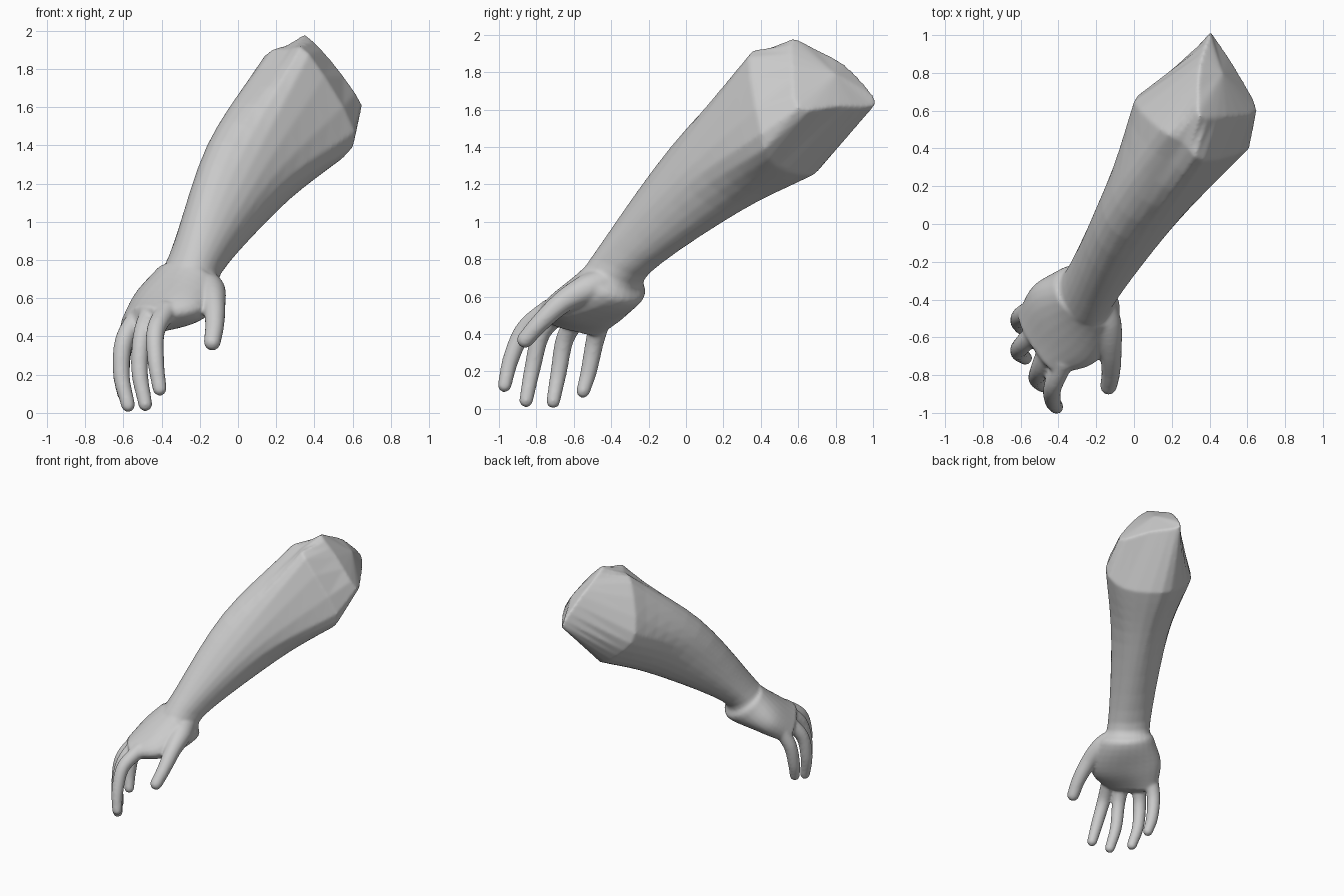
import bpy, bmesh, math
from mathutils import Vector as V

if "Cube" in bpy.data.objects:
    bpy.data.objects.remove(bpy.data.objects["Cube"])

bm = bmesh.new()
N = 24


def spline(ctrl, steps, closed=False):
    """Catmull-Rom points through a list of vectors."""
    if closed:
        ext = [ctrl[-1]] + ctrl + ctrl[:2]
    else:
        ext = [2 * ctrl[0] - ctrl[1]] + ctrl + [2 * ctrl[-1] - ctrl[-2]]
    out = []
    for i in range(len(ext) - 3):
        a, b, c, d = ext[i:i + 4]
        for k in range(steps):
            t = k / steps
            out.append(0.5 * (2 * b + (c - a) * t + (2 * a - 5 * b + 4 * c - d) * t * t
                              + (3 * b - a - 3 * c + d) * t ** 3))
    return out if closed else out + [ctrl[-1]]


def loft(rings, start, end):
    """Skin a list of closed rings and close both ends to a centre point."""
    vs = [[bm.verts.new(p) for p in r] for r in rings]
    for a, b in zip(vs, vs[1:]):
        for i in range(N):
            j = (i + 1) % N
            bm.faces.new((a[i], a[j], b[j], b[i]))
    for ring, tip in ((vs[0], start), (vs[-1], end)):
        c = bm.verts.new(tip)
        for i in range(N):
            bm.faces.new((ring[i], ring[(i + 1) % N], c))


def outline(*pts):
    """Free ring through eight points, starting at the back of the arm."""
    return spline([V(p) for p in pts], N // 8, True)


def section(back, thumb, palm, little, p=1.0):
    """Superellipse through four side points."""
    back, thumb, palm, little = map(V, (back, thumb, palm, little))
    c = (back + thumb + palm + little) / 4
    out = []
    for i in range(N):
        t = 2 * math.pi * i / N
        a, b = math.cos(t), math.sin(t)
        out.append(c + ((back if a > 0 else palm) - c) * abs(a) ** p
                   + ((thumb if b > 0 else little) - c) * abs(b) ** p)
    return out


def digit(pts, radii):
    """Smooth tapered tube with a rounded tip."""
    pts = [V(p) for p in pts]
    path = []
    for k, q in enumerate(spline(pts, 5)):
        i, t = min(k // 5, len(pts) - 2), k / 5
        path.append((q, radii[i] + (radii[i + 1] - radii[i]) * (t - i)))
    tan = (pts[-1] - path[-2][0]).normalized()
    r = radii[-1]
    for ang in (0.4, 0.8, 1.2):
        path.append((pts[-1] + tan * r * math.sin(ang), r * math.cos(ang)))
    rings = []
    for i, (q, rad) in enumerate(path):
        d = (path[min(i + 1, len(path) - 1)][0] - path[max(i - 1, 0)][0]).normalized()
        u = d.cross(V((1, 0.3, 0))).normalized()
        w = d.cross(u)
        rings.append([q + rad * (u * math.cos(2 * math.pi * k / N) + w * math.sin(2 * math.pi * k / N))
                      for k in range(N)])
    loft(rings, path[0][0], pts[-1] + tan * r)


# forearm and palm, from the angular cut end down to the knuckles
cut = outline((.35, .57, 1.98), (.49, .57, 1.84), (.65, .6, 1.61), (.54, .82, 1.62),
              (.42, 1.0, 1.62), (.4, 1.0, 1.68), (.35, .85, 1.84), (.34, .7, 1.92))
body = [
    outline((.26, .43, 1.9), (.37, .335, 1.88), (.61, .4, 1.47), (.5, .48, 1.3),
            (.3, .68, 1.25), (.12, .71, 1.36), (0, .65, 1.55), (.14, .5, 1.87)),
    section((-.08, -.06, 1.42), (.22, 0, 1.19), (.12, .28, 1.05), (-.14, .22, 1.28), 1.05),
    section((-.28, -.48, .83), (-.1, -.41, .77), (-.16, -.23, .71), (-.35, -.23, .8)),
    section((-.33, -.49, .78), (-.09, -.52, .66), (-.18, -.28, .56), (-.41, -.26, .69)),
    section((-.45, -.56, .665), (-.2, -.73, .55), (-.3, -.46, .46), (-.525, -.32, .55)),
    section((-.54, -.65, .55), (-.39, -.79, .5), (-.45, -.58, .41), (-.605, -.46, .42), .9),
]
columns = [spline([r[i] for r in body], 5) for i in range(N)]
loft([cut] + [list(r) for r in zip(*columns)], (.47, .8, 1.79), (-.53, -.66, .44))

# four fingers
for path in (
    ((-.37, -.72, .54), (-.43, -.86, .43), (-.43, -.935, .27), (-.41, -.97, .125)),
    ((-.45, -.65, .54), (-.5, -.77, .41), (-.515, -.82, .22), (-.485, -.855, .045)),
    ((-.51, -.56, .52), (-.595, -.645, .38), (-.61, -.68, .2), (-.575, -.71, .04)),
    ((-.55, -.46, .47), (-.6, -.49, .35), (-.61, -.52, .2), (-.595, -.55, .095)),
):
    digit(path, (.056, .049, .044, .037))

# thumb
digit(((-.2, -.4, .68), (-.145, -.53, .64), (-.125, -.66, .57), (-.122, -.78, .46), (-.135, -.86, .37)),
      (.09, .08, .06, .05, .045))

bmesh.ops.recalc_face_normals(bm, faces=bm.faces)
me = bpy.data.meshes.new("forearm_and_hand")
bm.to_mesh(me)
bm.free()
arm = bpy.data.objects.new("forearm_and_hand", me)
bpy.context.collection.objects.link(arm)

# fuse the parts into one soft skin
rm = arm.modifiers.new("fuse", 'REMESH')
rm.mode = 'VOXEL'
rm.voxel_size = 0.01
rm.use_smooth_shade = True
sm = arm.modifiers.new("soften", 'SMOOTH')
sm.factor = 0.5
sm.iterations = 10
